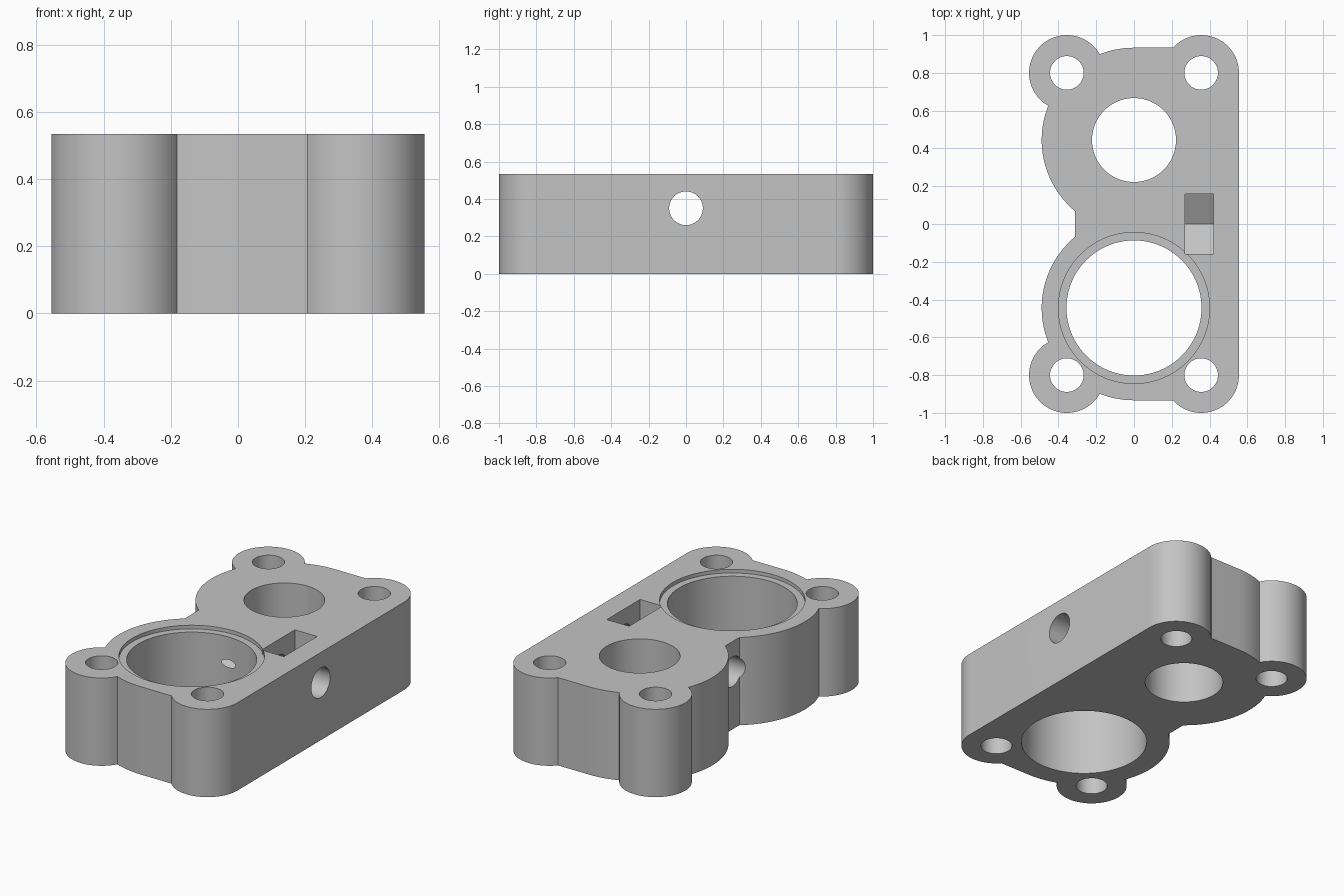
import bpy
import bmesh
from math import acos, asin, cos, degrees, pi, radians, sin, sqrt

cube = bpy.data.objects.get("Cube")
if cube:
    bpy.data.objects.remove(cube, do_unlink=True)

UNIT = 2 / 45            # one millimetre of the part
HEIGHT = 12 * UNIT
BOSS_X, BOSS_Y, BOSS_R = 8 * UNIT, 18 * UNIT, 4.5 * UNIT
LOBE_Y, LOBE_R = 10 * UNIT, 11 * UNIT
NECK_X = 7 * UNIT
CROSS_Z = 0.35

grey = bpy.data.materials.new("plain_grey")
grey.use_nodes = True
grey.diffuse_color = (0.55, 0.55, 0.55, 1)
grey.node_tree.nodes["Principled BSDF"].inputs["Base Color"].default_value = (0.55, 0.55, 0.55, 1)


def arc(cx, cy, r, start, end):
    """Points along an arc, angles in degrees."""
    n = max(2, int(abs(end - start) / 3))
    angles = [radians(start + (end - start) * i / n) for i in range(n + 1)]
    return [(cx + r * cos(a), cy + r * sin(a)) for a in angles]


def prism(name, profile, low, high, along_x=False):
    """Extrude a closed profile in z, or a (y, z) profile in x."""
    bm = bmesh.new()
    place = (lambda p: (low, *p)) if along_x else (lambda p: (*p, low))
    face = bm.faces.new([bm.verts.new(place(p)) for p in profile])
    moved = bmesh.ops.extrude_face_region(bm, geom=[face])["geom"]
    step = (high - low, 0, 0) if along_x else (0, 0, high - low)
    bmesh.ops.translate(bm, vec=step, verts=[v for v in moved if isinstance(v, bmesh.types.BMVert)])
    bmesh.ops.recalc_face_normals(bm, faces=bm.faces)
    mesh = bpy.data.meshes.new(name)
    bm.to_mesh(mesh)
    bm.free()
    mesh.materials.append(grey)
    obj = bpy.data.objects.new(name, mesh)
    bpy.context.collection.objects.link(obj)
    return obj


def circle(cx, cy, r):
    return arc(cx, cy, r, 0, 360)[:-1]


# Outline: one half from the straight side round to the neck, then mirrored
gap = sqrt(BOSS_X ** 2 + (BOSS_Y - LOBE_Y) ** 2)
lobe_half = degrees(acos((LOBE_R ** 2 + gap ** 2 - BOSS_R ** 2) / (2 * LOBE_R * gap)))
boss_half = degrees(acos((BOSS_R ** 2 + gap ** 2 - LOBE_R ** 2) / (2 * BOSS_R * gap)))
flat_end = 180 - degrees(asin((LOBE_Y + LOBE_R - BOSS_Y) / BOSS_R))
neck_end = 180 + degrees(acos(NECK_X / LOBE_R))
half = arc(BOSS_X, BOSS_Y, BOSS_R, 0, flat_end)
half += arc(0, LOBE_Y, LOBE_R, 90, 135 - lobe_half)
half += arc(-BOSS_X, BOSS_Y, BOSS_R, boss_half - 45, 315 - boss_half)[1:-1]
half += arc(0, LOBE_Y, LOBE_R, 135 + lobe_half, neck_end)
outline = half + [(x, -y) for x, y in reversed(half)]
body = prism("housing_body", outline, 0, HEIGHT)

# Bores and bolt holes
cutters = [
    prism("small_bore", circle(0, LOBE_Y, 5 * UNIT), -0.1, HEIGHT + 0.1),
    prism("large_bore", circle(0, -LOBE_Y, 0.3575), -0.1, HEIGHT + 0.1),
    prism("bore_recess", circle(0, -LOBE_Y, 9 * UNIT), HEIGHT - 0.022, HEIGHT + 0.1),
    prism("cross_hole", circle(0, CROSS_Z, 0.09), -1, 1, along_x=True),
]
for sx in (-1, 1):
    for sy in (-1, 1):
        cutters.append(prism("bolt_hole", circle(sx * BOSS_X, sy * BOSS_Y, 2 * UNIT), -0.1, HEIGHT + 0.1))

# Nut slot with the pointed floor of a hexagon
w = 0.16
corner, tip = CROSS_Z - w / sqrt(3), CROSS_Z - 2 * w / sqrt(3)
slot = [(-w, HEIGHT + 0.1), (-w, corner), (0, tip), (w, corner), (w, HEIGHT + 0.1)]
cutters.append(prism("nut_slot", slot, 0.27, 0.42, along_x=True))

bpy.ops.object.select_all(action="DESELECT")
body.select_set(True)
bpy.context.view_layer.objects.active = body
for cutter in cutters:
    cut = body.modifiers.new("cut", "BOOLEAN")
    cut.operation = "DIFFERENCE"
    cut.solver = "EXACT"
    cut.object = cutter
    bpy.ops.object.modifier_apply(modifier=cut.name)
    bpy.data.objects.remove(cutter, do_unlink=True)

bpy.ops.object.shade_smooth_by_angle(angle=radians(25))
